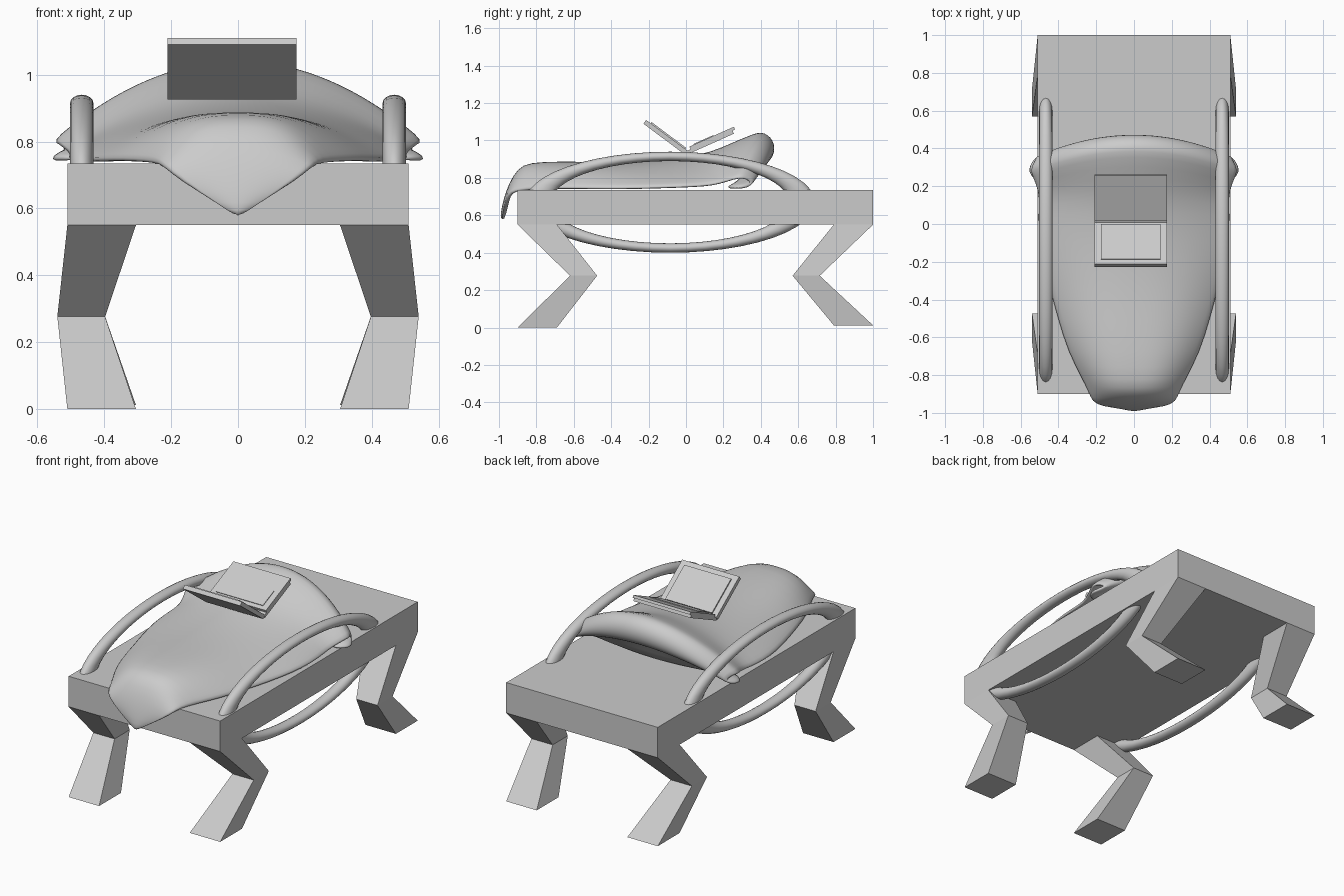
import bpy, bmesh, math
from mathutils import Matrix

if "Cube" in bpy.data.objects:
    bpy.data.objects.remove(bpy.data.objects["Cube"])


def make(name, bm, smooth=False):
    bmesh.ops.recalc_face_normals(bm, faces=bm.faces)
    me = bpy.data.meshes.new(name)
    bm.to_mesh(me)
    bm.free()
    ob = bpy.data.objects.new(name, me)
    bpy.context.collection.objects.link(ob)
    if smooth:
        bpy.ops.object.select_all(action='DESELECT')
        bpy.context.view_layer.objects.active = ob
        ob.select_set(True)
        bpy.ops.object.shade_smooth_by_angle(angle=math.radians(50))
    return ob


def loft(bm, rings, closed=True):
    rows = [[bm.verts.new(p) for p in r] for r in rings]
    n = len(rows[0])
    for a, b in zip(rows, rows[1:]):
        for i in range(n if closed else n - 1):
            j = (i + 1) % n
            bm.faces.new((a[i], a[j], b[j], b[i]))
    return rows


def box(name, lo, hi, pivot=(0, 0, 0), tilt=0):
    bm = bmesh.new()
    bmesh.ops.create_cube(bm, size=1)
    for v in bm.verts:
        v.co = [lo[k] + (hi[k] - lo[k]) * (v.co[k] + .5) for k in range(3)]
    bm.transform(Matrix.Translation(pivot) @ Matrix.Rotation(tilt, 4, 'X'))
    return make(name, bm)


# table slab
box("table_top", (-.51, -.90, .55), (.51, 1.0, .735))


# bent legs: (x inner, x outer, y a, y b, z) at top, knee and foot
def leg(name, side, stations):
    bm = bmesh.new()
    rings = [[(side * x0, y0, z), (side * x1, y0, z), (side * x1, y1, z), (side * x0, y1, z)]
             for x0, x1, y0, y1, z in stations]
    rows = loft(bm, rings)
    bm.faces.new(rows[0])
    bm.faces.new(rows[-1])
    make(name, bm)


for side, tag in ((-1, "left"), (1, "right")):
    leg("front_leg_" + tag, side, [(.305, .51, -.90, -.69, .56), (.305, .51, -.90, -.69, .55),
                                   (.397, .54, -.62, -.475, .277), (.305, .51, -.90, -.69, 0)])
    leg("back_leg_" + tag, side, [(.305, .51, .79, 1.0, .56), (.305, .51, .79, 1.0, .55),
                                  (.397, .54, .57, .715, .277), (.305, .51, .79, 1.0, .012)])

    # flattened hoop passing through the slab
    bm = bmesh.new()
    ring = []
    for i in range(49):
        a = math.tau * i / 48
        ring.append([(side * .467 + .035 * math.sin(b),
                      -.085 + (.705 + .07 * math.cos(b)) * math.cos(a),
                      .67 + (.245 + .025 * math.cos(b)) * math.sin(a))
                     for b in [math.tau * k / 16 for k in range(16)]])
    loft(bm, ring)
    bmesh.ops.remove_doubles(bm, verts=bm.verts, dist=1e-5)
    make("side_hoop_" + tag, bm, True)

# saddle rows: centre y, centre z, edge y, edge z, half width, roundness
rows = [(-.99, .577, -.985, .577, .008, 2),
        (-.992, .61, -.978, .612, .06, 2),
        (-.975, .69, -.965, .685, .175, 2),
        (-.945, .775, -.945, .73, .225, 2.4),
        (-.90, .85, -.89, .74, .245, 2.6),
        (-.84, .883, -.82, .745, .28, 2.8),
        (-.68, .888, -.68, .75, .355, 2.8),
        (-.50, .885, -.50, .75, .41, 2.6),
        (-.35, .884, -.35, .75, .45, 2.4),
        (-.18, .89, -.18, .755, .495, 2.2),
        (0, .91, -.02, .76, .515, 2),
        (.14, .94, .10, .765, .51, 2),
        (.24, .985, .17, .775, .51, 2)]
# rounded cantle roll at the back
for i in range(9):
    a = math.radians(110 - 27 * i)
    c, s = math.cos(a), math.sin(a)
    rows.append((.395 + .08 * c, .957 + .088 * s, .28 + .075 * c, .77 + .035 * s,
                 .56 - .035 * abs(c), 2))
rows.append((.31, .74, .22, .74, .50, 2))

N = 24
rings = []
for yc, zc, ye, ze, w, p in rows:
    ring = []
    for k in range(N + 1):
        u = 2 * k / N - 1
        ring.append((w * u, yc + (ye - yc) * u * u, zc + (ze - zc) * abs(u) ** p))
    rings.append(ring)
bm = bmesh.new()
loft(bm, rings, False)
saddle = make("saddle_pad", bm, True)
if saddle.data.polygons[N * 10 + N // 2].normal.z < 0:
    saddle.data.flip_normals()
sol = saddle.modifiers.new("thickness", 'SOLIDIFY')
sol.thickness = .022
sol.offset = -1
sub = saddle.modifiers.new("smooth", 'SUBSURF')
sub.levels = sub.render_levels = 1

# open folding computer resting on the pad
hinge = (0, 0, .935)
X0, X1 = -.21, .175
tl, tb = -.64, .42
box("lid_shell", (X0, -.275, -.012), (X1, 0, .013), hinge, tl)
box("lid_screen", (X0 + .035, -.245, .013), (X1 - .035, -.015, .021), hinge, tl)
box("base_shell", (X0, .005, -.012), (X1, .275, .006), hinge, tb)
box("base_deck", (X0, .03, .006), (X1, .29, .022), hinge, tb)
box("key_panel", (X0 + .035, .055, .022), (X1 - .035, .17, .026), hinge, tb)
